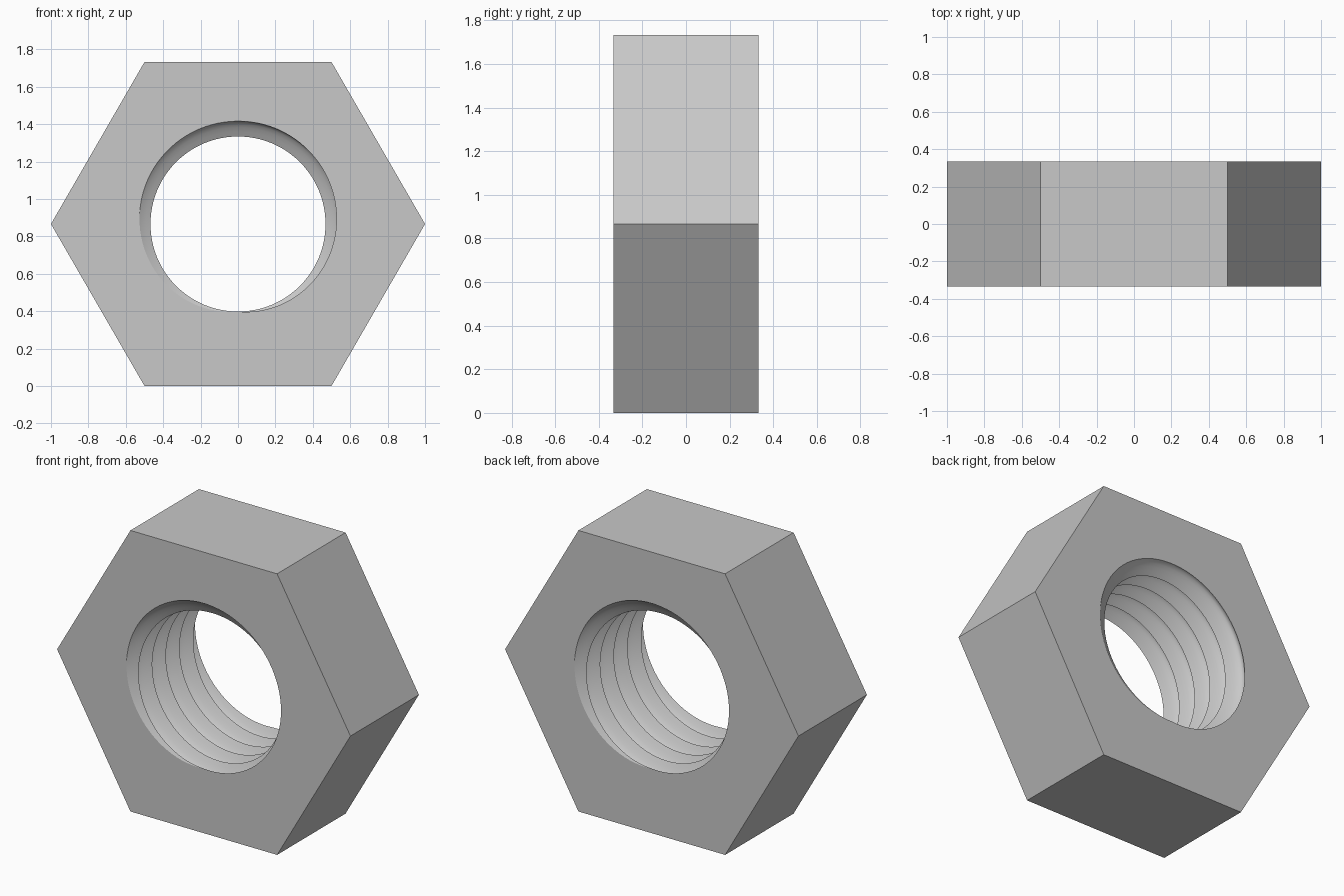
import bpy
import bmesh
from math import sin, cos, pi, radians

cube = bpy.data.objects.get("Cube")
if cube:
    bpy.data.objects.remove(cube, do_unlink=True)

HALF = 1 / 3              # half the thickness of the nut
MID_Z = cos(pi / 6)       # height of the hole's axis
PITCH = 2 * HALF / 5      # five turns of thread
CREST, DEPTH = 0.468, 0.082
STEPS, ROWS = 96, 10      # segments around, and along each turn

# Plain grey metal
metal = bpy.data.materials.new("grey metal")
metal.use_nodes = True
grey = (0.58, 0.58, 0.58, 1)
metal.diffuse_color = grey
metal.node_tree.nodes["Principled BSDF"].inputs["Base Color"].default_value = grey

bm = bmesh.new()


def ring_point(angle, radius, y):
    """Point around the hole's axis; angle 0 is up, turning towards +x."""
    return bm.verts.new((radius * sin(angle), y, MID_Z + radius * cos(angle)))


def thread_point(step, row):
    """Point on the right-handed thread, cut off flush at both faces."""
    angle = 2 * pi * step / STEPS
    start = -HALF + PITCH * (angle - pi) / (2 * pi)
    y = max(-HALF, min(HALF, start + PITCH * row / ROWS))
    radius = CREST + DEPTH * abs(sin(pi * (y - start) / PITCH))
    return ring_point(angle, radius, y)


# Threaded hole: sharp crests, rounded grooves
rows = range(-ROWS, 7 * ROWS)
grid = [[thread_point(s, r) for r in rows] for s in range(STEPS + 1)]
for a, b in zip(grid, grid[1:]):
    for i in range(len(rows) - 1):
        bm.faces.new((a[i], a[i + 1], b[i + 1], b[i]))
bmesh.ops.remove_doubles(bm, verts=bm.verts[:], dist=0.00002)
for f in bm.faces:
    f.smooth = True

# Hexagonal body: two faces around the hole and six flat sides
angles = [pi / 6 + k * pi / 3 for k in range(6)]
corners = {}
for y in (-HALF, HALF):
    rim = sorted((v for e in bm.edges if e.is_boundary for v in e.verts
                  if abs(v.co.y - y) < 0.0001), key=lambda v: v.index)
    rim = list(dict.fromkeys(rim))
    ring = corners[y] = [ring_point(t, 1, y) for t in angles]
    for k in range(6):
        # Rim vertices that lie between this corner and the next
        mid = angles[k] + pi / 6
        side = [(v.co.x * cos(mid) - (v.co.z - MID_Z) * sin(mid),
                 v.co.x * sin(mid) + (v.co.z - MID_Z) * cos(mid), v) for v in rim]
        arc = [s for s in side if s[1] > 0 and abs(s[0]) < s[1] * 0.578]
        arc.sort(key=lambda s: s[0] / s[1], reverse=True)
        bm.faces.new([ring[k], ring[(k + 1) % 6]] + [s[2] for s in arc])
for k in range(6):
    n = (k + 1) % 6
    bm.faces.new((corners[-HALF][k], corners[-HALF][n],
                  corners[HALF][n], corners[HALF][k]))

bmesh.ops.recalc_face_normals(bm, faces=bm.faces[:])
for e in bm.edges:
    e.smooth = e.calc_face_angle(0) < radians(35)

mesh = bpy.data.meshes.new("hex_nut")
bm.to_mesh(mesh)
bm.free()
mesh.materials.append(metal)
nut = bpy.data.objects.new("hex_nut", mesh)
bpy.context.collection.objects.link(nut)
